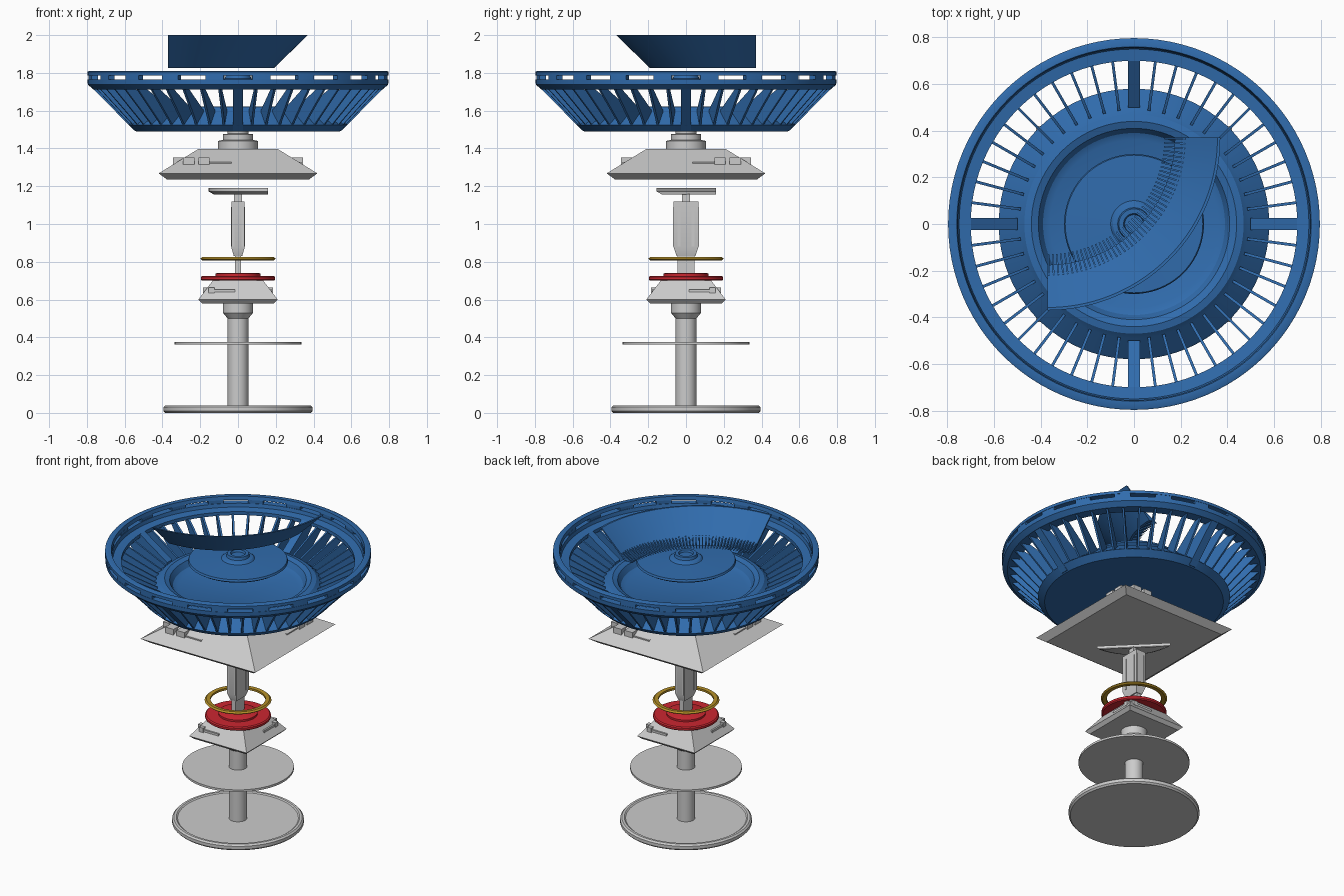
import bpy, bmesh
from math import sin, cos, pi, radians
from mathutils import Matrix, Vector

if "Cube" in bpy.data.objects:
    bpy.data.objects.remove(bpy.data.objects["Cube"])


def material(name, col):
    m = bpy.data.materials.new(name)
    m.diffuse_color = (*col, 1)
    m.use_nodes = True
    m.node_tree.nodes["Principled BSDF"].inputs["Base Color"].default_value = m.diffuse_color
    return m


BLUE = material("blue", (0.03, 0.15, 0.42))
RED = material("red", (0.60, 0.02, 0.03))
GOLD = material("gold", (0.45, 0.27, 0.02))


def finish(bm, name, mat=None):
    bmesh.ops.remove_doubles(bm, verts=bm.verts, dist=1e-5)
    bmesh.ops.recalc_face_normals(bm, faces=bm.faces)
    me = bpy.data.meshes.new(name)
    bm.to_mesh(me)
    bm.free()
    ob = bpy.data.objects.new(name, me)
    bpy.context.collection.objects.link(ob)
    if mat:
        me.materials.append(mat)
    bpy.ops.object.select_all(action='DESELECT')
    ob.select_set(True)
    bpy.context.view_layer.objects.active = ob
    bpy.ops.object.shade_smooth_by_angle(angle=radians(30))
    return ob


def sweep(bm, prof, a0=0, a1=360, n=80, c=(0, 0)):
    """Turn a closed (radius, z) profile about a vertical axis at c."""
    full = a1 - a0 == 360
    rings = []
    for i in range(n if full else n + 1):
        a = radians(a0 + (a1 - a0) * i / n)
        rings.append([bm.verts.new((c[0] + r * cos(a), c[1] + r * sin(a), z)) for r, z in prof])
    k = len(prof)
    for i in range(n):
        p, q = rings[i], rings[(i + 1) % len(rings)]
        for j in range(k):
            m = (j + 1) % k
            if prof[j][0] == 0 and prof[m][0] == 0:
                continue
            bm.faces.new((p[j], q[j], q[m], p[m]))
    if not full:
        bm.faces.new(rings[0])
        bm.faces.new(rings[-1])


def lathe(name, prof, mat=None, n=80):
    bm = bmesh.new()
    sweep(bm, prof, n=n)
    return finish(bm, name, mat)


def plate(bm, poly, angle, t, c=(0, 0)):
    """Radial plate: (radius, z) outline with thickness t at an angle."""
    a = radians(angle)
    d, s = Vector((cos(a), sin(a), 0)), Vector((-sin(a), cos(a), 0)) * t / 2
    o = Vector((c[0], c[1], 0))
    f = [[bm.verts.new(o + d * r + s * k + Vector((0, 0, z))) for r, z in poly] for k in (-1, 1)]
    bm.faces.new(f[0])
    bm.faces.new(f[1])
    for j in range(len(poly)):
        m = (j + 1) % len(poly)
        bm.faces.new((f[0][j], f[0][m], f[1][m], f[1][j]))


def loft(bm, rings):
    """Stack of rectangles (half x, half y, z)."""
    vs = [[bm.verts.new((sx * x, sy * y, z)) for sx, sy in ((-1, -1), (1, -1), (1, 1), (-1, 1))]
          for x, y, z in rings]
    bm.faces.new(vs[0])
    bm.faces.new(vs[-1])
    for p, q in zip(vs, vs[1:]):
        for j in range(4):
            bm.faces.new((p[j], p[(j + 1) % 4], q[(j + 1) % 4], q[j]))


def box(bm, lo, hi, rot=None):
    lo, hi = Vector(lo), Vector(hi)
    m = Matrix.Translation((lo + hi) / 2) @ Matrix.Diagonal((*(hi - lo), 1))
    bmesh.ops.create_cube(bm, size=1, matrix=(rot or Matrix()) @ m)


# --- stand ---
lathe("base_plate", [(0, 0), (.385, 0), (.395, .01), (.395, .03), (.385, .04), (.37, .04),
                     (.362, .034), (0, .034)])
lathe("column", [(0, .03), (.055, .03), (.055, .50), (.08, .53), (.08, .585), (0, .585)], n=48)
lathe("lower_disc", [(0, .362), (.335, .362), (.335, .376), (0, .376)])


# --- square housings with control buttons near two opposite corners ---
def housing(name, rings, buttons):
    bm = bmesh.new()
    loft(bm, [(h, h, z) for h, z in rings])
    finish(bm, name)
    bm = bmesh.new()
    swap = Matrix(((0, -1, 0, 0), (-1, 0, 0, 0), (0, 0, 1, 0), (0, 0, 0, 1)))
    half = Matrix.Rotation(pi, 4, 'Z')
    for rot in (Matrix(), half, swap, half @ swap):
        for lo, hi in buttons:
            box(bm, lo, hi, rot)
    finish(bm, name + "_buttons")


housing("small_housing", [(.19, .58), (.21, .60), (.13, .705)],
        [((-.155, -.185, .635), (-.125, -.12, .665)), ((-.145, -.18, .637), (-.015, -.14, .653))])
housing("large_housing", [(.375, 1.235), (.42, 1.268), (.21, 1.397)],
        [((-.29, -.345, 1.312), (-.23, -.26, 1.352)), ((-.21, -.345, 1.316), (-.15, -.26, 1.352)),
         ((-.15, -.335, 1.318), (-.035, -.26, 1.328))])
lathe("housing_hub", [(0, 1.39), (.105, 1.39), (.105, 1.44), (.08, 1.445), (.08, 1.475),
                      (.055, 1.478), (.055, 1.50), (0, 1.50)], n=48)

# --- red seal and gold ring ---
lathe("red_seal", [(0, .70), (.19, .70), (.197, .706), (.197, .719), (.19, .725), (.118, .725),
                   (.118, .737), (.11, .741), (0, .741)], RED)
lathe("gold_ring", [(.165, .81), (.19, .808), (.2, .816), (.19, .825), (.165, .823)], GOLD)

# --- drive shaft with recessed faces ---
bm = bmesh.new()
loft(bm, [(.015, .046, .735), (.015, .046, .84)])
loft(bm, [(.022, .05, .83), (.035, .065, .875), (.035, .065, 1.12)])
for s in (-1, 1):  # raised frames around the slots
    for x in (-.025, .025):
        box(bm, (x - .006, s * .063 - .006, .88), (x + .006, s * .063 + .006, 1.09))
        box(bm, (s * .033 - .004, x * 1.5 - .008, .88), (s * .033 + .004, x * 1.5 + .008, 1.09))
loft(bm, [(.022, .022, 1.12), (.022, .022, 1.16)])
finish(bm, "drive_shaft")

# circular-segment cap on the shaft
bm = bmesh.new()
layers = []
for r, z in ((.285, 1.155), (.315, 1.172), (.315, 1.19)):
    layers.append([bm.verts.new((.16 + r * cos(pi + i * pi / 32), .16 + r * sin(pi + i * pi / 32), z))
                   for i in range(17)])
bm.faces.new(layers[0])
bm.faces.new(layers[-1])
for p, q in zip(layers, layers[1:]):
    for j in range(17):
        m = (j + 1) % 17
        bm.faces.new((p[j], p[m], q[m], q[j]))
finish(bm, "shaft_cap")

# --- basket: bowl, slotted rim, fins and struts ---
lathe("basket_bowl", [(0, 1.49), (.54, 1.49), (.58, 1.525), (.57, 1.535), (.49, 1.595), (.47, 1.615),
                      (.44, 1.622), (.41, 1.61), (.39, 1.575), (.36, 1.56), (0, 1.56)], BLUE, 96)
lathe("rim_lower", [(.70, 1.712), (.765, 1.712), (.795, 1.738), (.797, 1.765), (.755, 1.765),
                    (.75, 1.742), (.70, 1.735)], BLUE, 96)
lathe("rim_upper", [(.755, 1.787), (.797, 1.787), (.797, 1.806), (.79, 1.81), (.76, 1.81)], BLUE, 96)
bm = bmesh.new()
for i in range(20):
    sweep(bm, [(.758, 1.763), (.795, 1.763), (.795, 1.789), (.758, 1.789)],
          18 * i + 5.5, 18 * i + 12.5, 4)
finish(bm, "rim_posts", BLUE)
bm = bmesh.new()
for i in range(48):
    if i % 12:
        plate(bm, [(.49, 1.535), (.56, 1.508), (.76, 1.72), (.70, 1.72), (.49, 1.602)], 7.5 * i, .012)
finish(bm, "basket_fins", BLUE)
bm = bmesh.new()
for a in range(0, 360, 90):
    plate(bm, [(.50, 1.50), (.55, 1.495), (.785, 1.735), (.70, 1.735), (.50, 1.60)], a, .052)
finish(bm, "basket_struts", BLUE)

# --- central spinning disc ---
lathe("centre_disc", [(0, 1.722), (.28, 1.722), (.30, 1.735), (.295, 1.748), (.10, 1.755), (.09, 1.765),
                      (.07, 1.77), (.065, 1.788), (.045, 1.788), (.04, 1.775), (0, 1.775)], BLUE)

# --- curved scoop blade with comb teeth along its lower inner edge ---
C = (-.37, .37)
bm = bmesh.new()
sweep(bm, [(.74, 2.0), (.56, 1.825), (.545, 1.825), (.728, 2.0)], -90, 0, 40, C)
finish(bm, "scoop_blade", BLUE)
bm = bmesh.new()
for i in range(46):
    plate(bm, [(.50, 1.826), (.56, 1.826), (.60, 1.868), (.58, 1.868)], -89.5 + 89 * i / 45, .007, C)
finish(bm, "scoop_teeth", BLUE)
